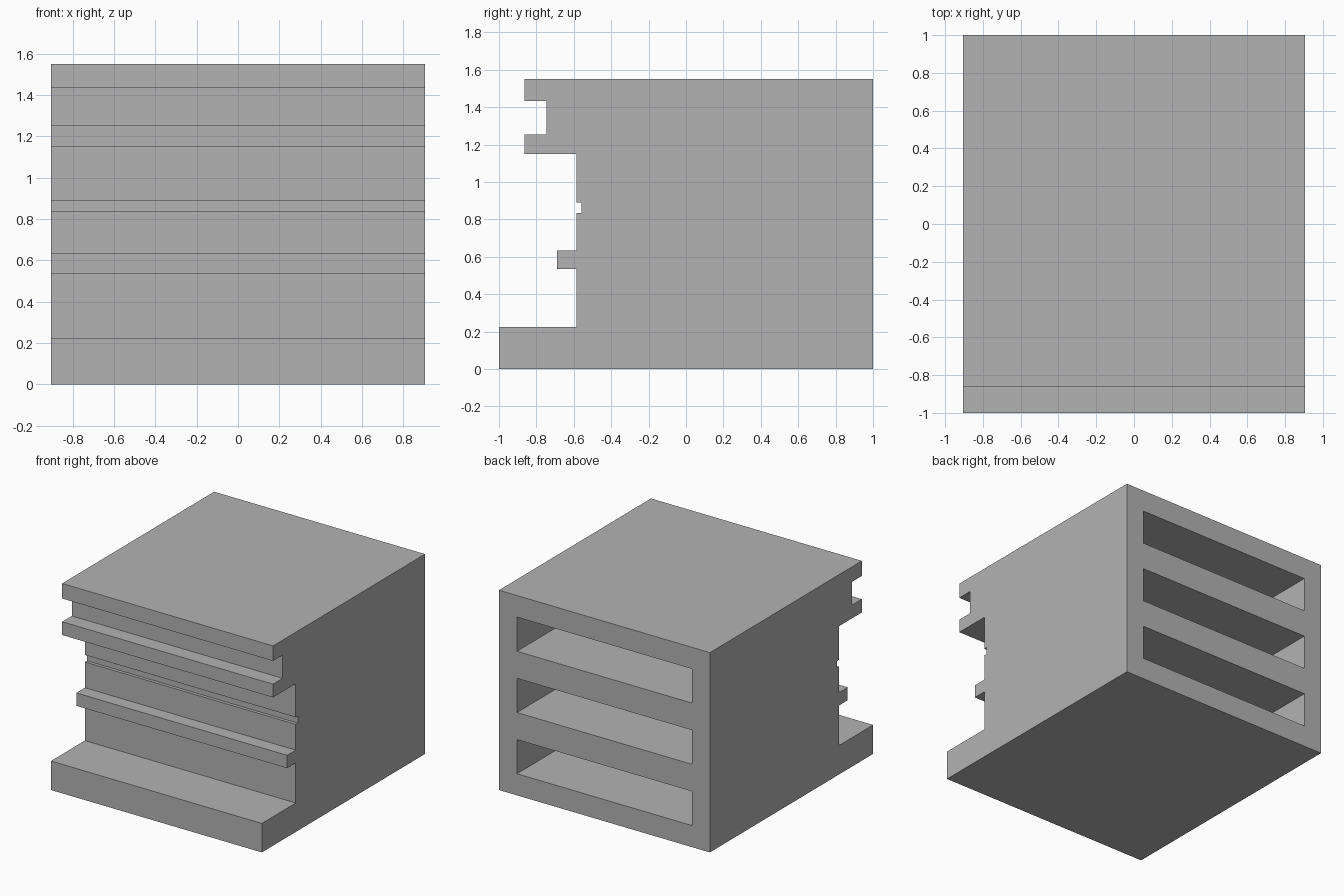
import bpy
import bmesh
from mathutils import Matrix

cube = bpy.data.objects.get("Cube")
if cube:
    bpy.data.objects.remove(cube, do_unlink=True)

HALF_WIDTH = 0.905
HEIGHT = 1.55
BACK = 1.0
WALL = -0.585      # main front plane

grey = bpy.data.materials.new("plain grey")
grey.use_nodes = True
colour = (0.45, 0.45, 0.45, 1)
grey.diffuse_color = colour
grey.node_tree.nodes["Principled BSDF"].inputs["Base Color"].default_value = colour


def make_object(name, bm):
    bmesh.ops.recalc_face_normals(bm, faces=bm.faces)
    mesh = bpy.data.meshes.new(name)
    bm.to_mesh(mesh)
    bm.free()
    mesh.materials.append(grey)
    obj = bpy.data.objects.new(name, mesh)
    bpy.context.collection.objects.link(obj)
    return obj


# Front steps from the bottom up: (front y, top z of the step)
steps = [(-1.0, 0.225), (WALL, 0.535), (-0.69, 0.635), (WALL, 0.835),
         (-0.56, 0.89), (WALL, 1.15), (-0.863, 1.253), (-0.745, 1.433),
         (-0.863, HEIGHT)]
profile = [(BACK, 0)]
z = 0
for y, top in steps:
    profile += [(y, z), (y, top)]
    z = top
profile.append((BACK, HEIGHT))

# Body: side profile extruded across the width
bm = bmesh.new()
side = bm.faces.new([bm.verts.new((-HALF_WIDTH, y, z)) for y, z in profile])
grown = bmesh.ops.extrude_face_region(bm, geom=[side])
bmesh.ops.translate(bm, vec=(2 * HALF_WIDTH, 0, 0),
                    verts=[v for v in grown["geom"] if isinstance(v, bmesh.types.BMVert)])
body = make_object("stepped_body", bm)

# Three deep slots opening at the back
SLOT_FRONT, SLOT_BACK = -0.42, 1.1
bm = bmesh.new()
for i in range(3):
    place = Matrix.Translation((0, (SLOT_FRONT + SLOT_BACK) / 2, 0.3 + 0.475 * i))
    size = Matrix.Diagonal((1.5, SLOT_BACK - SLOT_FRONT, 0.265, 1))
    bmesh.ops.create_cube(bm, size=1, matrix=place @ size)
cutter = make_object("slot_cutter", bm)
cutter.hide_render = True

cut = body.modifiers.new("back slots", 'BOOLEAN')
cut.operation = 'DIFFERENCE'
cut.solver = 'EXACT'
cut.object = cutter

# Bake the cut and drop the cutter
bpy.context.view_layer.update()
graph = bpy.context.evaluated_depsgraph_get()
baked = bpy.data.meshes.new_from_object(body.evaluated_get(graph))
body.modifiers.clear()
body.data = baked
bpy.data.objects.remove(cutter, do_unlink=True)
